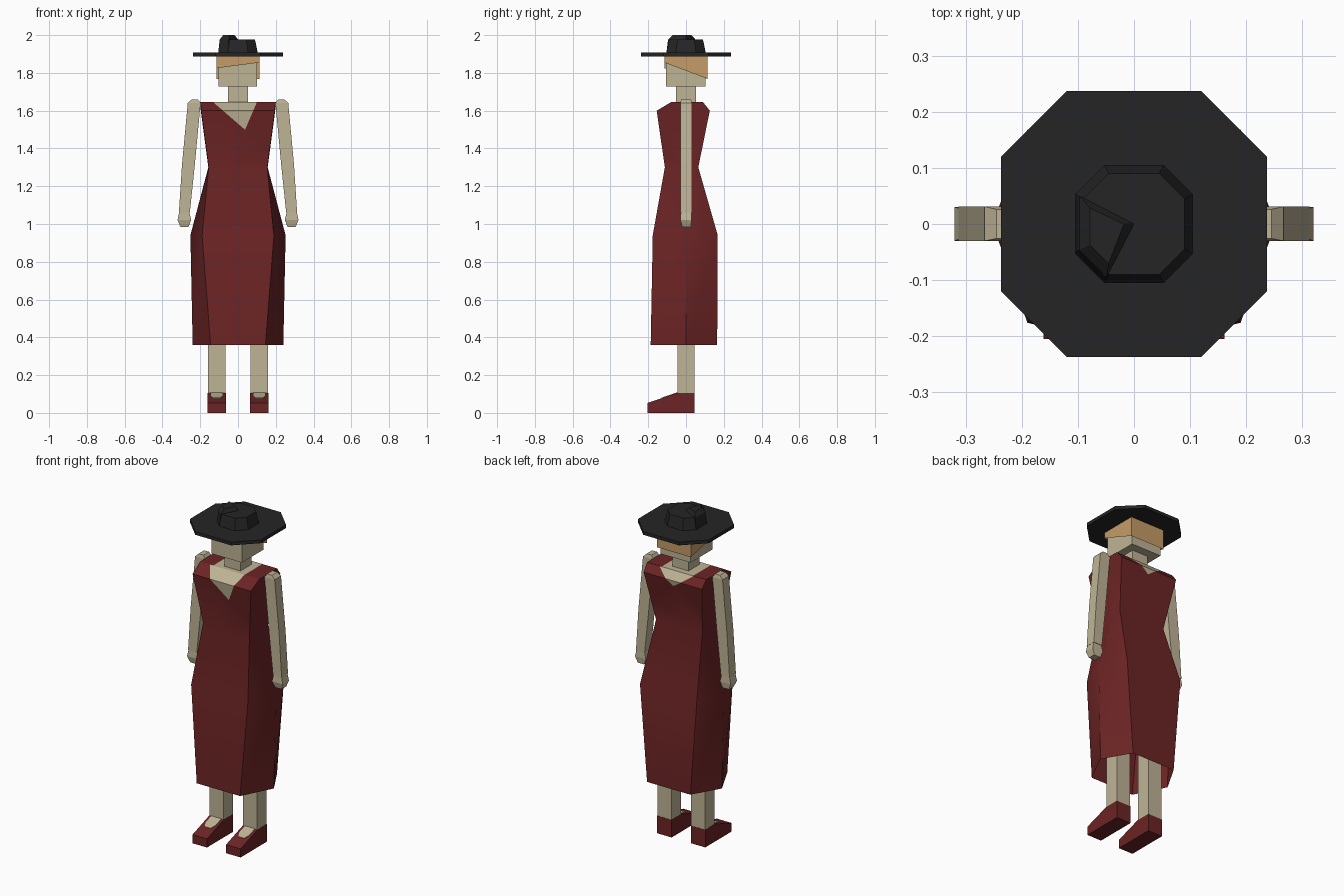
import bpy, bmesh, math
from mathutils import Vector

if "Cube" in bpy.data.objects:
    bpy.data.objects.remove(bpy.data.objects["Cube"])


def material(name, rgb):
    m = bpy.data.materials.new(name)
    m.diffuse_color = (*rgb, 1)
    m.use_nodes = True
    m.node_tree.nodes["Principled BSDF"].inputs["Base Color"].default_value = m.diffuse_color
    return m


SKIN = material("skin", (0.52, 0.455, 0.305))
RED = material("dark red", (0.150, 0.0175, 0.0180))
BLACK = material("hat black", (0.0185, 0.0185, 0.0185))
BLOND = material("blond", (0.56, 0.335, 0.135))


def loft(name, rings, mat, bottom=True, top=True):
    """Join rings of points (same count) into a skin with optional caps."""
    bm = bmesh.new()
    vs = [[bm.verts.new(p) for p in r] for r in rings]
    n = len(vs[0])
    for a, b in zip(vs, vs[1:]):
        for i in range(n):
            j = (i + 1) % n
            bm.faces.new((a[i], a[j], b[j], b[i]))
    if bottom:
        bm.faces.new(vs[0][::-1])
    if top:
        bm.faces.new(vs[-1])
    bmesh.ops.recalc_face_normals(bm, faces=bm.faces)
    me = bpy.data.meshes.new(name)
    bm.to_mesh(me)
    bm.free()
    me.materials.append(mat)
    ob = bpy.data.objects.new(name, me)
    bpy.context.collection.objects.link(ob)
    return ob


def rect(x0, x1, y0, y1, z):
    return [(x0, y0, z), (x1, y0, z), (x1, y1, z), (x0, y1, z)]


def octagon(a, b, z):
    pts = [(-b, -a), (b, -a), (a, -b), (a, b), (b, a), (-b, a), (-a, b), (-a, -b)]
    return [(x, y, z) for x, y in pts]


# Dress: six-sided rings (corner x, side x, front y, back y, height), open hem
def hexring(cx, sx, fy, by, z):
    return [(-cx, fy, z), (cx, fy, z), (sx, 0, z), (cx, by, z), (-cx, by, z), (-sx, 0, z)]


dress = loft("dress", [hexring(*r) for r in (
    (0.145, 0.24, -0.187, 0.165, 0.36),
    (0.19, 0.252, -0.176, 0.168, 0.94),
    (0.155, 0.157, -0.112, 0.065, 1.30),
    (0.195, 0.197, -0.155, 0.126, 1.60),
    (0.198, 0.20, -0.08, 0.09, 1.645))], RED, bottom=False)

# Neckline: cut the dress faces and colour the opening as skin
dress.data.materials.append(SKIN)
regions = (
    (lambda f: f.normal.y < -0.3 and f.calc_center_median().z > 1.35,
     (((0.03, 0, 1.505), (0.13, 0, 0.15)), ((0.04, 0, 1.505), (-0.14, 0, 0.06)))),
    (lambda f: f.normal.z > 0.9,
     (((-0.11, 0, 0), (1, 0, 0)), ((0.10, 0, 0), (-1, 0, 0)))),
    (lambda f: f.normal.y > 0.3 and f.calc_center_median().z > 1.35,
     (((0, 0, 1.565), (0.7, 0, 1)), ((0, 0, 1.565), (-0.7, 0, 1)))),
)
bm = bmesh.new()
bm.from_mesh(dress.data)
bm.normal_update()
for pick, planes in regions:
    for co, no in planes:
        fs = [f for f in bm.faces if pick(f)]
        geom = set(fs)
        for f in fs:
            geom.update(f.edges)
            geom.update(f.verts)
        bmesh.ops.bisect_plane(bm, geom=list(geom), plane_co=co, plane_no=no)
        bm.normal_update()
    for f in bm.faces:
        c = f.calc_center_median()
        if pick(f) and all((c - Vector(co)).dot(Vector(no)) > 0 for co, no in planes):
            f.material_index = 1
bm.to_mesh(dress.data)
bm.free()
bpy.context.view_layer.objects.active = dress
dress.select_set(True)
bpy.ops.object.shade_smooth_by_angle(angle=math.radians(30))
dress.select_set(False)

# Neck and head
loft("neck", [rect(-0.053, 0.053, -0.052, 0.052, z) for z in (1.63, 1.74)], SKIN)
loft("head", [rect(-0.103, 0.1, -0.105, 0.103, z) for z in (1.728, 1.89)], SKIN)

# Hair: open shell with a slanted lower edge
h = 0.115
loft("hair", [[(-h, -h, 1.825), (h, -h, 1.855), (h, h, 1.768), (-h, h, 1.768)],
              rect(-h, h, -h, h, 1.892)], BLOND, bottom=False)

# Hat: brim, crown and raised dent
loft("hat_brim", [octagon(0.237, 0.12, z) for z in (1.888, 1.908)], BLACK)
loft("hat_crown", [octagon(0.105, 0.053, 1.905), octagon(0.09, 0.045, 1.976)], BLACK)
loft("hat_peak", [
    [(-0.105, 0.054, 1.905), (-0.105, -0.05, 1.905), (-0.052, -0.104, 1.905), (0, 0, 1.905)],
    [(-0.097, 0.05, 1.977), (-0.097, -0.046, 1.977), (-0.049, -0.095, 1.977), (0, 0, 1.977)],
    [(-0.078, 0.028, 2.0), (-0.078, -0.037, 2.0), (-0.045, -0.07, 2.0), (-0.018, 0.0, 2.0)],
], BLACK)

for s, side in ((-1, "left"), (1, "right")):
    def mx(ring):
        return [(s * x, y, z) for x, y, z in ring]

    # Arm with bevelled shoulder, and hand
    loft("arm_" + side, [mx(rect(*r)) for r in (
        (0.255, 0.313, -0.03, 0.031, 1.06),
        (0.228, 0.296, -0.03, 0.031, 1.32),
        (0.198, 0.266, -0.03, 0.031, 1.64),
        (0.212, 0.245, -0.026, 0.026, 1.66))], SKIN)
    loft("hand_" + side, [mx(rect(*r)) for r in (
        (0.262, 0.305, -0.02, 0.025, 0.985),
        (0.248, 0.32, -0.03, 0.03, 1.022),
        (0.258, 0.311, -0.027, 0.028, 1.065))], SKIN)

    # Leg, running up inside the skirt
    loft("leg_" + side, [mx(rect(0.065, 0.16, -0.045, 0.045, z)) for z in (0.10, 0.92)], SKIN)

    # Wedge shoe and the bare instep plate on its slope
    profile = [(-0.205, 0), (0.046, 0), (0.046, 0.106), (-0.046, 0.106), (-0.205, 0.052)]
    loft("shoe_" + side, [[(s * x, y, z) for y, z in profile] for x in (0.064, 0.161)], RED)
    patch = [(0.079, -0.046), (0.079, -0.10), (0.093, -0.13),
             (0.132, -0.13), (0.146, -0.10), (0.146, -0.046)]
    loft("instep_" + side, [[(s * x, y, 0.106 + (y + 0.046) * 0.34 + d) for x, y in patch]
                            for d in (-0.003, 0.003)], SKIN)
